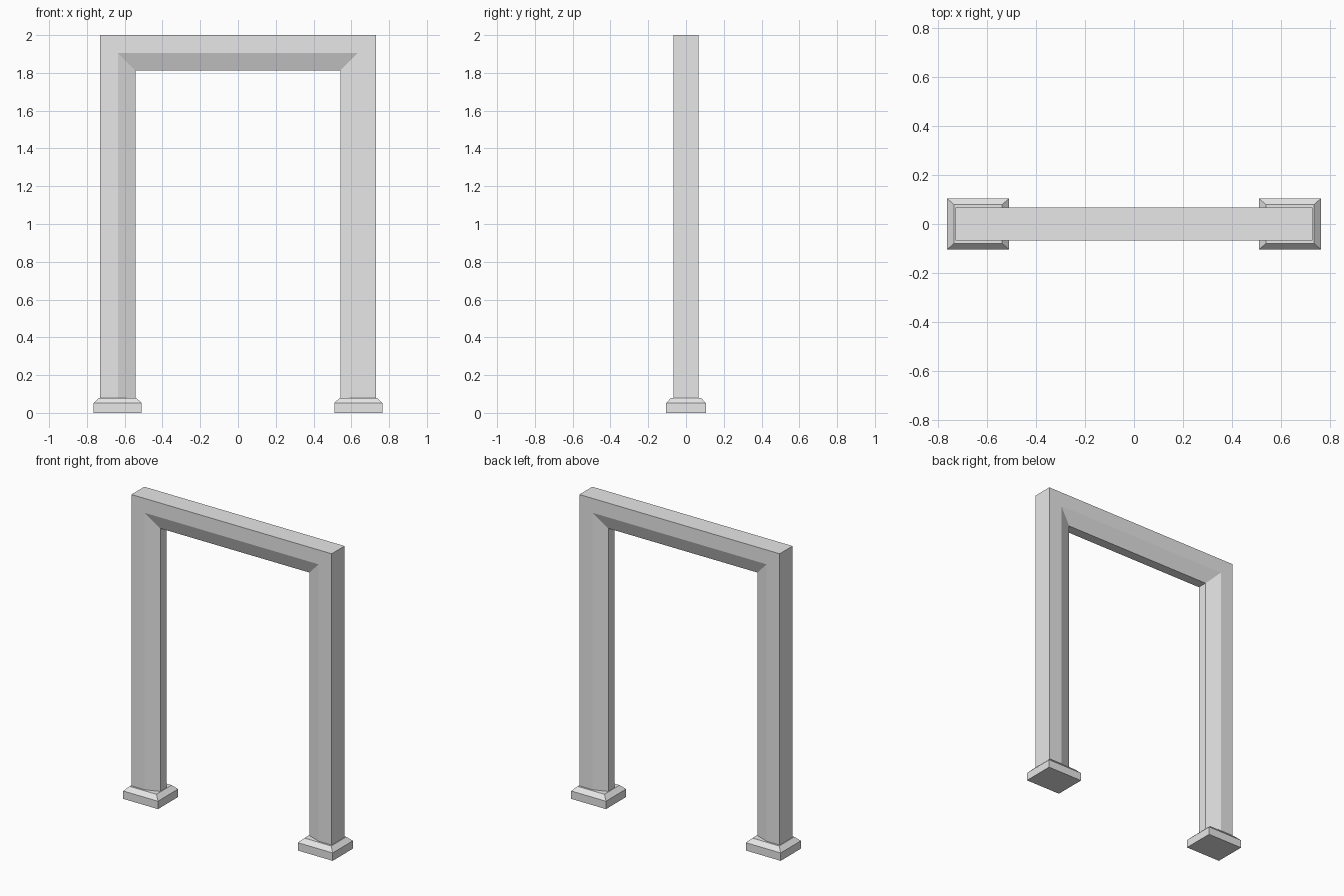
import bpy
import bmesh

cube = bpy.data.objects.get("Cube")
if cube:
    bpy.data.objects.remove(cube, do_unlink=True)

GREY = (0.8, 0.8, 0.8, 1.0)
grey = bpy.data.materials.new("plain_grey")
grey.use_nodes = True
grey.diffuse_color = GREY
grey.node_tree.nodes["Principled BSDF"].inputs["Base Color"].default_value = GREY


def loft(name, rings):
    """Join matching rings of points into a closed, flat-shaded solid."""
    bm = bmesh.new()
    loops = [[bm.verts.new(p) for p in ring] for ring in rings]
    for a, b in zip(loops, loops[1:]):
        for i in range(len(a)):
            j = (i + 1) % len(a)
            bm.faces.new((a[i], a[j], b[j], b[i]))
    bm.faces.new(loops[0])
    bm.faces.new(loops[-1])
    bmesh.ops.recalc_face_normals(bm, faces=bm.faces[:])
    mesh = bpy.data.meshes.new(name)
    bm.to_mesh(mesh)
    bm.free()
    mesh.materials.append(grey)
    obj = bpy.data.objects.new(name, mesh)
    bpy.context.collection.objects.link(obj)
    return obj


# Door frame: a section with chamfered inner edges, mitred at the corners
HALF_WIDTH, HEIGHT, BOTTOM = 0.73, 2.0, 0.06
half_section = [(0, 0.067), (0.095, 0.067), (0.187, 0.032)]  # inset, half depth
section = half_section + [(d, -y) for d, y in reversed(half_section)]


def station(side, at_top):
    return [(side * (HALF_WIDTH - d), y, HEIGHT - d if at_top else BOTTOM)
            for d, y in section]


loft("door_frame", [station(-1, False), station(-1, True),
                    station(1, True), station(1, False)])


# Feet: a plinth with a bevelled top under each post
def rectangle(cx, hx, hy, z):
    return [(cx + sx * hx, sy * hy, z)
            for sx, sy in ((-1, -1), (1, -1), (1, 1), (-1, 1))]


for name, side in (("left_foot", 1), ("right_foot", -1)):
    cx = side * 0.637
    loft(name, [rectangle(cx, 0.127, 0.105, 0),
                rectangle(cx, 0.127, 0.105, 0.052),
                rectangle(cx, 0.098, 0.079, 0.08)])
